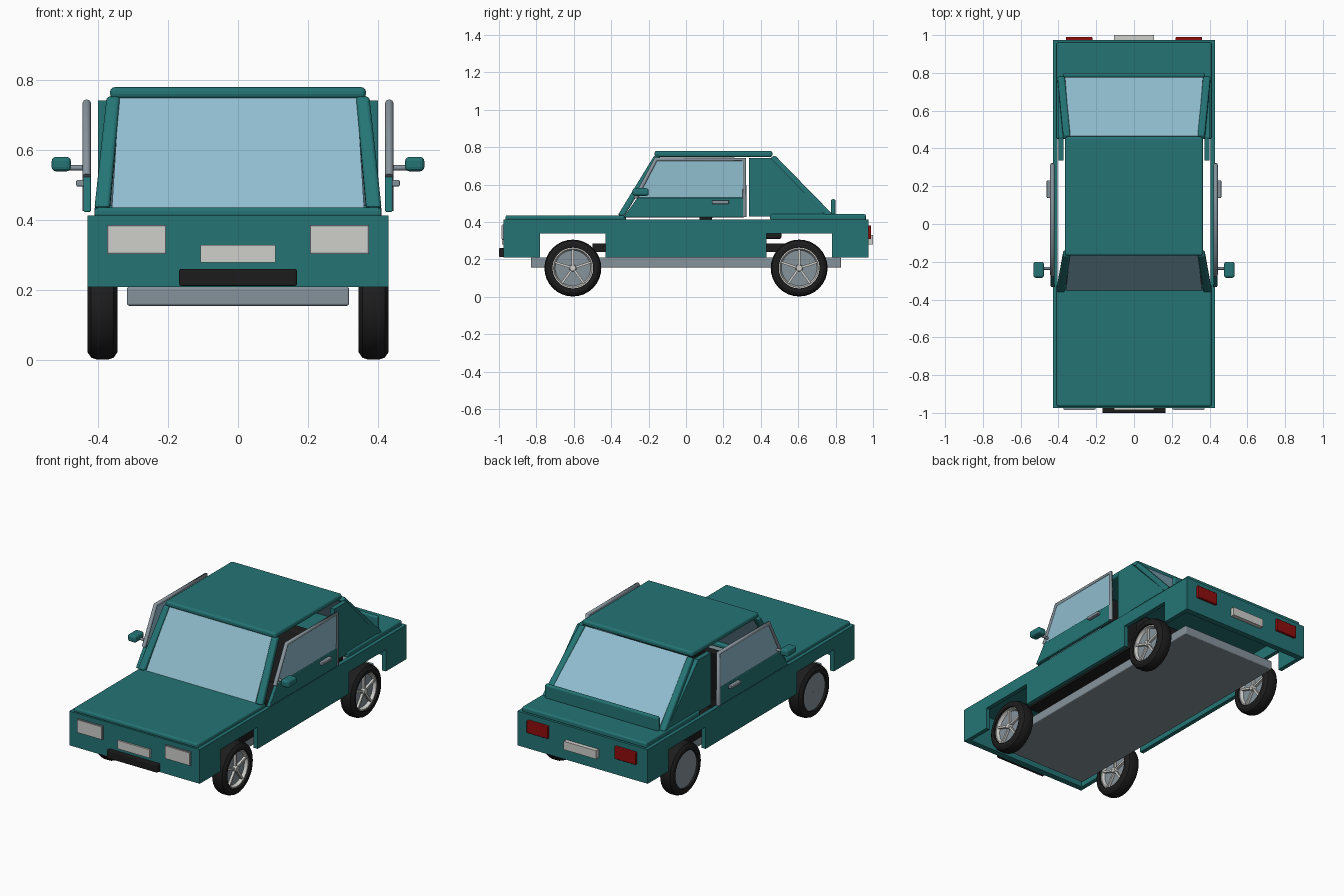
import bpy, bmesh, math
from mathutils import Vector

if "Cube" in bpy.data.objects:
    bpy.data.objects.remove(bpy.data.objects["Cube"])


def material(name, rgb):
    m = bpy.data.materials.new(name)
    m.diffuse_color = (*rgb, 1)
    m.use_nodes = True
    m.node_tree.nodes["Principled BSDF"].inputs["Base Color"].default_value = m.diffuse_color
    return m


TEAL = material("teal paint", (0.018, 0.175, 0.178))
GLASS = material("pale blue glass", (0.28, 0.51, 0.62))
SILVER = material("silver trim", (0.24, 0.29, 0.33))
BLACK = material("black rubber", (0.012, 0.012, 0.012))
LIGHT = material("pale lamp", (0.62, 0.63, 0.60))
RED = material("red lamp", (0.28, 0.004, 0.004))


def make(name, bm, mat, bevel=0.0, smooth=False):
    bmesh.ops.recalc_face_normals(bm, faces=bm.faces)
    me = bpy.data.meshes.new(name)
    bm.to_mesh(me)
    bm.free()
    me.materials.append(mat)
    ob = bpy.data.objects.new(name, me)
    bpy.context.collection.objects.link(ob)
    if bevel:
        b = ob.modifiers.new("bevel", 'BEVEL')
        b.width, b.segments, b.limit_method = bevel, 3, 'ANGLE'
    if smooth:
        bpy.context.view_layer.objects.active = ob
        ob.select_set(True)
        bpy.ops.object.shade_smooth_by_angle()
        ob.select_set(False)
    return ob


def slab(name, pts, vec, mat, bevel=0.0):
    """Polygon in space, extruded along a vector."""
    bm = bmesh.new()
    f = bm.faces.new([bm.verts.new(p) for p in pts])
    r = bmesh.ops.extrude_face_region(bm, geom=[f], use_keep_orig=True)
    bmesh.ops.translate(bm, vec=Vector(vec),
                        verts=[v for v in r["geom"] if isinstance(v, bmesh.types.BMVert)])
    return make(name, bm, mat, bevel)


def side(name, yz, x0, x1, mat, bevel=0.0):
    return slab(name, [(x0, y, z) for y, z in yz], (x1 - x0, 0, 0), mat, bevel)


def box(name, x, y, z, mat, bevel=0.0):
    return side(name, [(y[0], z[0]), (y[1], z[0]), (y[1], z[1]), (y[0], z[1])],
                x[0], x[1], mat, bevel)


def tube(name, pts, r, mat):
    cu = bpy.data.curves.new(name, 'CURVE')
    cu.dimensions = '3D'
    cu.bevel_depth, cu.bevel_resolution, cu.use_fill_caps = r, 2, True
    sp = cu.splines.new('POLY')
    sp.points.add(len(pts) - 1)
    for p, c in zip(sp.points, pts):
        p.co = (*c, 1)
    cu.materials.append(mat)
    ob = bpy.data.objects.new(name, cu)
    bpy.context.collection.objects.link(ob)
    return ob


def lathe(name, profile, centre, mat, n=32):
    """Closed (x, radius) profile turned round the x axis."""
    bm = bmesh.new()
    rings = [[bm.verts.new((centre[0] + x,
                            centre[1] + r * math.cos(2 * math.pi * i / n),
                            centre[2] + r * math.sin(2 * math.pi * i / n)))
              for x, r in profile] for i in range(n)]
    k = len(profile)
    for i in range(n):
        a, b = rings[i], rings[(i + 1) % n]
        for j in range(k):
            bm.faces.new((a[j], a[(j + 1) % k], b[(j + 1) % k], b[j]))
    return make(name, bm, mat, smooth=True)


# Hollow lower body: notched side panels, front and rear walls, lids
notched = [(-0.975, 0.21), (-0.78, 0.21), (-0.78, 0.34), (-0.43, 0.34), (-0.43, 0.21),
           (0.43, 0.21), (0.43, 0.34), (0.78, 0.34), (0.78, 0.21), (0.975, 0.21),
           (0.975, 0.414), (-0.975, 0.414)]
for s in (-1, 1):
    side("body_side", notched, s * 0.405, s * 0.43, TEAL)
box("front_wall", (-0.41, 0.41), (-0.975, -0.94), (0.21, 0.414), TEAL)
box("rear_wall", (-0.41, 0.41), (0.94, 0.975), (0.21, 0.414), TEAL)
box("hood", (-0.41, 0.41), (-0.965, -0.32), (0.408, 0.436), TEAL, 0.01)
box("trunk_lid", (-0.41, 0.41), (0.45, 0.962), (0.408, 0.442), TEAL, 0.01)
box("rear_window_lip", (-0.375, 0.375), (0.775, 0.8), (0.435, 0.522), TEAL, 0.01)

# Chassis and interior
box("chassis_plate", (-0.317, 0.317), (-0.83, 0.83), (0.156, 0.21), SILVER, 0.006)
box("cabin_floor", (-0.36, 0.36), (-0.5, 0.6), (0.24, 0.285), BLACK)
box("rear_seat", (-0.34, 0.34), (0.42, 0.51), (0.31, 0.4), BLACK, 0.01)
for s in (-1, 1):
    box("front_seat_base", (s * 0.04, s * 0.33), (-0.13, 0.12), (0.285, 0.36), BLACK, 0.01)
    side("front_seat_back", [(0.05, 0.34), (0.12, 0.34), (0.2, 0.66), (0.14, 0.66)],
         s * 0.04, s * 0.33, BLACK, 0.01)

# Cab: roof, glass, pillars, rear quarter panels
box("roof", (-0.365, 0.365), (-0.168, 0.462), (0.748, 0.78), TEAL, 0.012)
slab("windshield", [(-0.36, -0.352, 0.436), (0.36, -0.352, 0.436),
                    (0.34, -0.16, 0.752), (-0.34, -0.16, 0.752)], (0, 0.008, -0.004), GLASS)
slab("rear_window", [(-0.365, 0.775, 0.447), (0.365, 0.775, 0.447),
                     (0.34, 0.465, 0.752), (-0.34, 0.465, 0.752)], (0, -0.006, -0.006), GLASS)
for s in (-1, 1):
    slab("front_pillar", [(s * 0.366, -0.365, 0.436), (s * 0.41, -0.365, 0.436),
                          (s * 0.375, -0.17, 0.755), (s * 0.337, -0.17, 0.755)],
         (0, 0.035, -0.005), TEAL, 0.01)
    slab("rear_pillar", [(s * 0.366, 0.785, 0.44), (s * 0.405, 0.785, 0.44),
                         (s * 0.375, 0.475, 0.757), (s * 0.337, 0.475, 0.757)],
         (0, -0.03, -0.018), TEAL, 0.01)
    side("quarter_panel", [(0.337, 0.43), (0.755, 0.43), (0.455, 0.742), (0.337, 0.742)],
         s * 0.372, s * 0.4, TEAL)

    # Doors with frame, window, handle and mirror
    side("door_panel", [(-0.335, 0.424), (0.31, 0.424), (0.31, 0.53), (-0.26, 0.53)],
         s * 0.42, s * 0.441, TEAL, 0.004)
    side("door_window", [(-0.255, 0.53), (0.31, 0.53), (0.31, 0.735), (-0.155, 0.735)],
         s * 0.428, s * 0.436, GLASS)
    tube("door_frame", [(s * 0.432, y, z) for y, z in
                        ((-0.27, 0.527), (-0.16, 0.735), (0.312, 0.735), (0.312, 0.426))],
         0.012, SILVER)
    box("door_handle", (s * 0.438, s * 0.462), (0.138, 0.23), (0.497, 0.515), SILVER, 0.004)
    tube("mirror_arm", [(s * 0.436, -0.235, 0.55), (s * 0.485, -0.235, 0.55)], 0.008, SILVER)
    box("mirror", (s * 0.477, s * 0.532), (-0.285, -0.2), (0.54, 0.581), TEAL, 0.012)

    # Lamps
    box("headlight_rim", (s * 0.205, s * 0.374), (-0.982, -0.97), (0.304, 0.386), SILVER)
    box("headlight", (s * 0.209, s * 0.37), (-0.986, -0.97), (0.308, 0.382), LIGHT)
    box("tail_light", (s * 0.22, s * 0.36), (0.97, 0.99), (0.308, 0.382), RED, 0.004)

# Plates and front grille bar
box("front_plate", (-0.107, 0.107), (-0.985, -0.97), (0.28, 0.33), LIGHT)
box("rear_plate", (-0.107, 0.107), (0.97, 1.0), (0.28, 0.33), LIGHT)
box("grille_bar", (-0.168, 0.168), (-1.0, -0.97), (0.213, 0.261), BLACK, 0.005)

# Wheels, all turned the same way with spokes towards +x
tyre = [(-0.043, 0.109), (-0.043, 0.13), (-0.032, 0.146), (-0.015, 0.152), (0.015, 0.152),
        (0.032, 0.146), (0.043, 0.13), (0.043, 0.109)]
for sx in (-1, 1):
    for sy in (-1, 1):
        c = (sx * 0.387, sy * 0.605, 0.154)
        lathe("tyre", tyre, c, BLACK)
        lathe("rim_ring", [(0.0, 0.09), (0.0, 0.111), (0.03, 0.111), (0.03, 0.103)], c, LIGHT)
        lathe("wheel_disc", [(-0.03, 0.002), (-0.03, 0.109), (0.012, 0.109), (0.012, 0.002)],
              c, SILVER)
        lathe("hub", [(0.01, 0.002), (0.01, 0.02), (0.034, 0.016), (0.034, 0.002)], c, LIGHT, 16)
        for i in range(5):
            a = math.pi / 2 + 2 * math.pi * i / 5
            d = Vector((0, math.cos(a), math.sin(a)))
            t = Vector((0, -d.z, d.y)) * 0.006
            o = Vector(c) + Vector((0.01, 0, 0))
            slab("spoke", [o - t, o + d * 0.1 - t, o + d * 0.1 + t, o + t],
                 (0.016, 0, 0), LIGHT)
